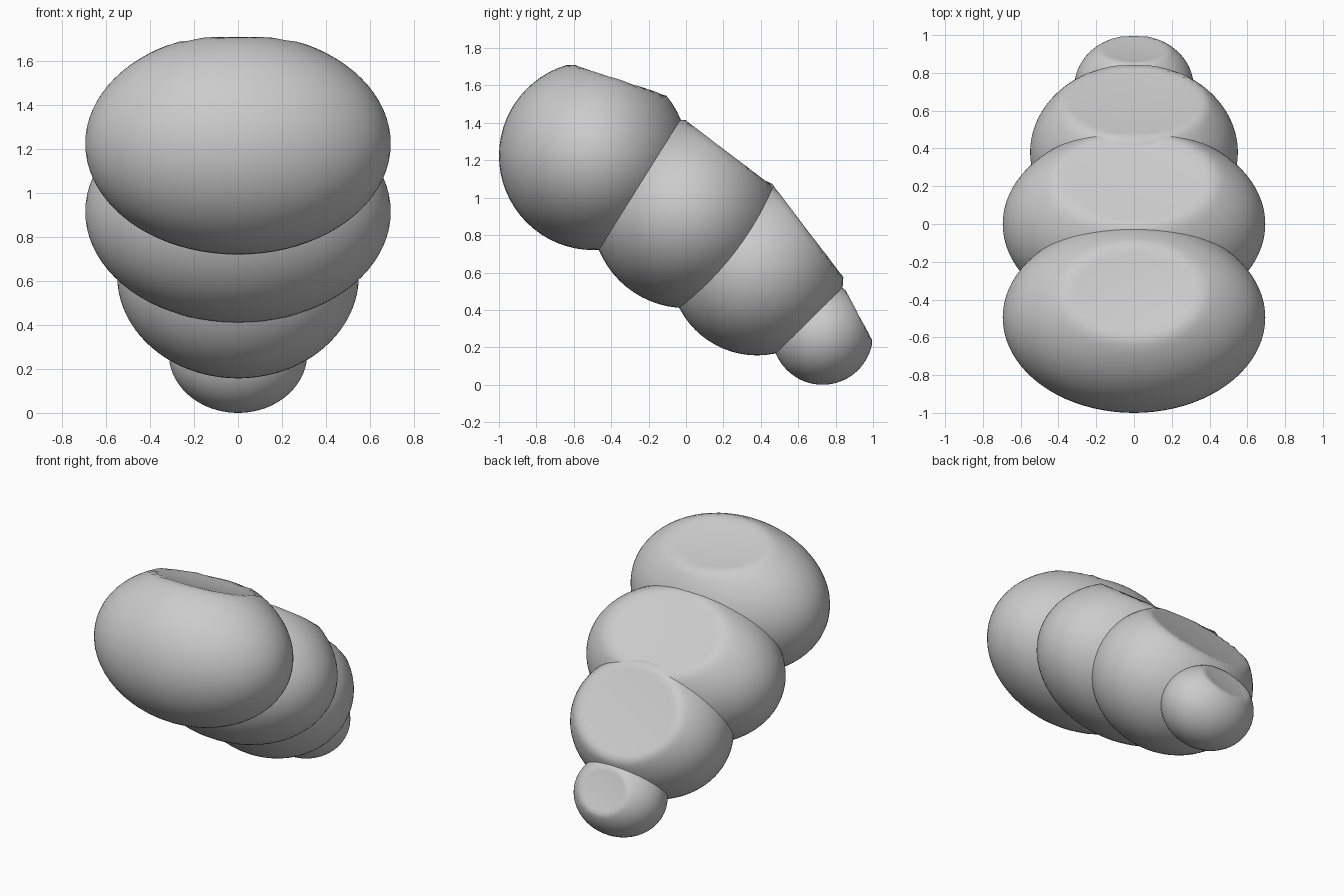
import bpy, bmesh
from math import radians
from mathutils import Vector, Matrix

if "Cube" in bpy.data.objects:
    bpy.data.objects.remove(bpy.data.objects["Cube"])


def segment(name, cy, cz, half_width, radius, normal, depth, dent):
    """Ellipsoid whose upper back is pressed to a slightly hollow flat."""
    bm = bmesh.new()
    bmesh.ops.create_uvsphere(bm, u_segments=64, v_segments=40, radius=1,
                              matrix=Matrix.Rotation(radians(90), 4, 'Y'))
    n = Vector((0, *normal)).normalized()
    for v in bm.verts:
        v.co = Vector((v.co.x * half_width, v.co.y * radius, v.co.z * radius))
        over = v.co.dot(n) - depth
        if over > 0:
            hollow = dent * over / (radius - depth)
            v.co -= n * (over + hollow)
        v.co += Vector((0, cy, cz))
    for f in bm.faces:
        f.smooth = True
    me = bpy.data.meshes.new(name)
    bm.to_mesh(me)
    bm.free()
    ob = bpy.data.objects.new(name, me)
    bpy.context.collection.objects.link(ob)
    return ob


# Four overlapping body segments, from the large front one down to the tip
segment("head_segment", -0.495, 1.225, 0.695, 0.505, (0.316, 0.949), 0.43, 0.02)
segment("middle_segment", 0.0, 0.915, 0.695, 0.505, (0.605, 0.796), 0.397, 0.01)
segment("rear_segment", 0.38, 0.625, 0.55, 0.468, (0.795, 0.606), 0.337, 0.01)
segment("tail_tip", 0.73, 0.27, 0.315, 0.27, (0.88, 0.47), 0.22, 0.008)
